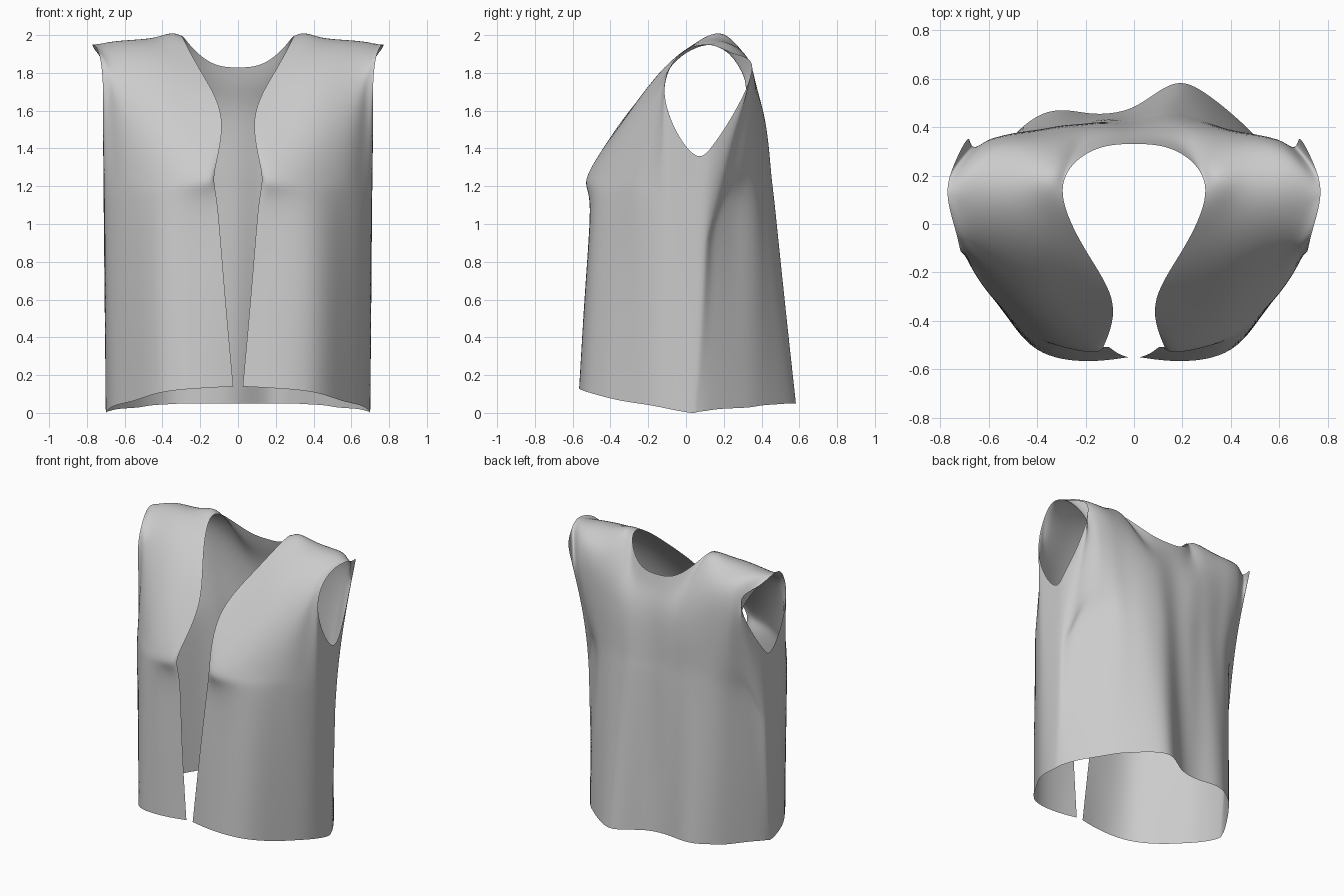
import bpy, bmesh, math
from mathutils import Vector

if "Cube" in bpy.data.objects:
    bpy.data.objects.remove(bpy.data.objects["Cube"])

# Row positions from hem (0) to shoulder / neck / armhole edge (1)
ROWS = [0, .3, .58, .66, .8, .92, 1]
BACK5 = [0, .58, .8, .92, 1]

# Points shared by front and back
SIDE = ([0, 1], [(.70, .03, 0), (.712, .06, 1.36)])
NECK_TOP, SHOULDER_A, SHOULDER_B, TIP = (.295, .12, 1.995), (.42, .11, 1.98), (.57, .11, 1.97), (.77, .12, 1.95)

# Front half: columns from the opening edge round to the side seam
FRONT = [
    (ROWS, [(.025, -.55, .14), (.075, -.53, .7), (.11, -.505, 1.12), (.125, -.50, 1.28),
            (.085, -.33, 1.56), (.20, -.11, 1.81), NECK_TOP]),
    (ROWS, [(.20, -.565, .13), (.20, -.53, .7), (.20, -.505, 1.12), (.18, -.525, 1.25),
            (.24, -.35, 1.52), (.33, -.11, 1.83), SHOULDER_A]),
    (ROWS, [(.40, -.52, .11), (.40, -.50, .7), (.39, -.48, 1.12), (.37, -.46, 1.25),
            (.42, -.33, 1.52), (.48, -.11, 1.83), SHOULDER_B]),
    (ROWS, [(.53, -.37, .07), (.54, -.36, .7), (.55, -.34, 1.12), (.56, -.32, 1.25),
            (.59, -.24, 1.52), (.65, -.09, 1.82), TIP]),
    ([0, .58, .92, 1], [(.61, -.25, .05), (.635, -.24, 1.08), (.685, -.11, 1.78), (.735, -.03, 1.90)]),
    ([0, 1], [(.66, -.16, .035), (.715, -.115, 1.72)]),
    ([0, 1], [(.69, -.06, .015), (.715, -.05, 1.49)]),
    SIDE,
]

# Back half: columns from the spine round to the side seam
BACK = [
    ([0, .58, .8, 1], [(0, .47, .05), (0, .43, 1.1), (0, .40, 1.55), (0, .33, 1.83)]),
    ([0, .58, .8, 1], [(.11, .48, .05), (.11, .44, 1.1), (.12, .41, 1.55), (.12, .32, 1.845)]),
    ([0, .58, .8, 1], [(.20, .485, .05), (.20, .43, 1.1), (.22, .40, 1.62), (.235, .26, 1.925)]),
    (BACK5, [(.29, .48, .05), (.29, .42, 1.1), (.31, .385, 1.70), (.31, .25, 1.96), NECK_TOP]),
    (BACK5, [(.38, .455, .045), (.37, .40, 1.1), (.42, .37, 1.75), (.43, .26, 1.945), SHOULDER_A]),
    (BACK5, [(.46, .40, .04), (.45, .38, 1.1), (.51, .365, 1.76), (.56, .27, 1.93), SHOULDER_B]),
    (BACK5, [(.52, .34, .03), (.52, .335, 1.1), (.58, .355, 1.74), (.67, .26, 1.92), TIP]),
    ([0, .58, .8, 1], [(.58, .26, .025), (.57, .28, 1.07), (.61, .34, 1.66), (.74, .25, 1.90)]),
    ([0, .58, .8, 1], [(.64, .17, .02), (.625, .21, 1.05), (.645, .28, 1.5), (.682, .355, 1.83)]),
    ([0, .58, 1], [(.68, .10, .01), (.67, .15, .92), (.69, .25, 1.58)]),
    ([0, 1], [(.695, .06, .005), (.712, .145, 1.42)]),
    SIDE,
]


def sample(column, t):
    """Point at fraction t along a column."""
    ts, pts = column
    for i in range(len(ts) - 1):
        if t <= ts[i + 1]:
            f = (t - ts[i]) / (ts[i + 1] - ts[i])
            return Vector(pts[i]).lerp(Vector(pts[i + 1]), f)


def bell(d, width):
    return math.exp(-(d / width) ** 2)


def drape(p):
    """Uneven hanging folds across the back and the sunken right back corner."""
    if p.y > .3:
        fade = max(0, 1 - p.z / 1.7)
        p.y += fade * (.1 * bell(p.x - .19, .15) - .03 * bell(p.x + .16, .13))
    if p.y > .08:
        dent = .03 * bell(p.z - 1, .4) * bell(p.x - .55, .13)
        p.x, p.y = p.x - dent, p.y - dent
    return p


def add_panel(bm, columns, side, flip):
    """Grid of quads through the columns on one side of the body."""
    grid = []
    for c in columns:
        pts = [sample(c, t) for t in ROWS]
        grid.append([bm.verts.new(drape(Vector((p.x * side, p.y, p.z)))) for p in pts])
    for a, b in zip(grid, grid[1:]):
        for j in range(len(ROWS) - 1):
            quad = [a[j], b[j], b[j + 1], a[j + 1]]
            bm.faces.new(quad[::-1] if flip else quad)


# Vest: four panels sewn at the sides, shoulders and spine
bm = bmesh.new()
for side in (1, -1):
    add_panel(bm, FRONT, side, side < 0)
    add_panel(bm, BACK, side, side > 0)
bmesh.ops.remove_doubles(bm, verts=bm.verts, dist=.0005)
mesh = bpy.data.meshes.new("vest")
bm.to_mesh(mesh)
bm.free()
mesh.polygons.foreach_set("use_smooth", [True] * len(mesh.polygons))
vest = bpy.data.objects.new("vest", mesh)
bpy.context.collection.objects.link(vest)

# Soft cloth surface
sub = vest.modifiers.new("soft_cloth", 'SUBSURF')
sub.levels = sub.render_levels = 3
sub.boundary_smooth = 'PRESERVE_CORNERS'

# Counter the smoothing shrinkage so the cloth passes through the pattern points
target = [v.co.copy() for v in mesh.vertices]
for _ in range(3):
    bpy.context.view_layer.update()
    smooth = vest.evaluated_get(bpy.context.evaluated_depsgraph_get()).data
    error = [t - smooth.vertices[i].co for i, t in enumerate(target)]
    for v, e in zip(mesh.vertices, error):
        v.co += e * .9
    mesh.update()
    vest.update_tag()
